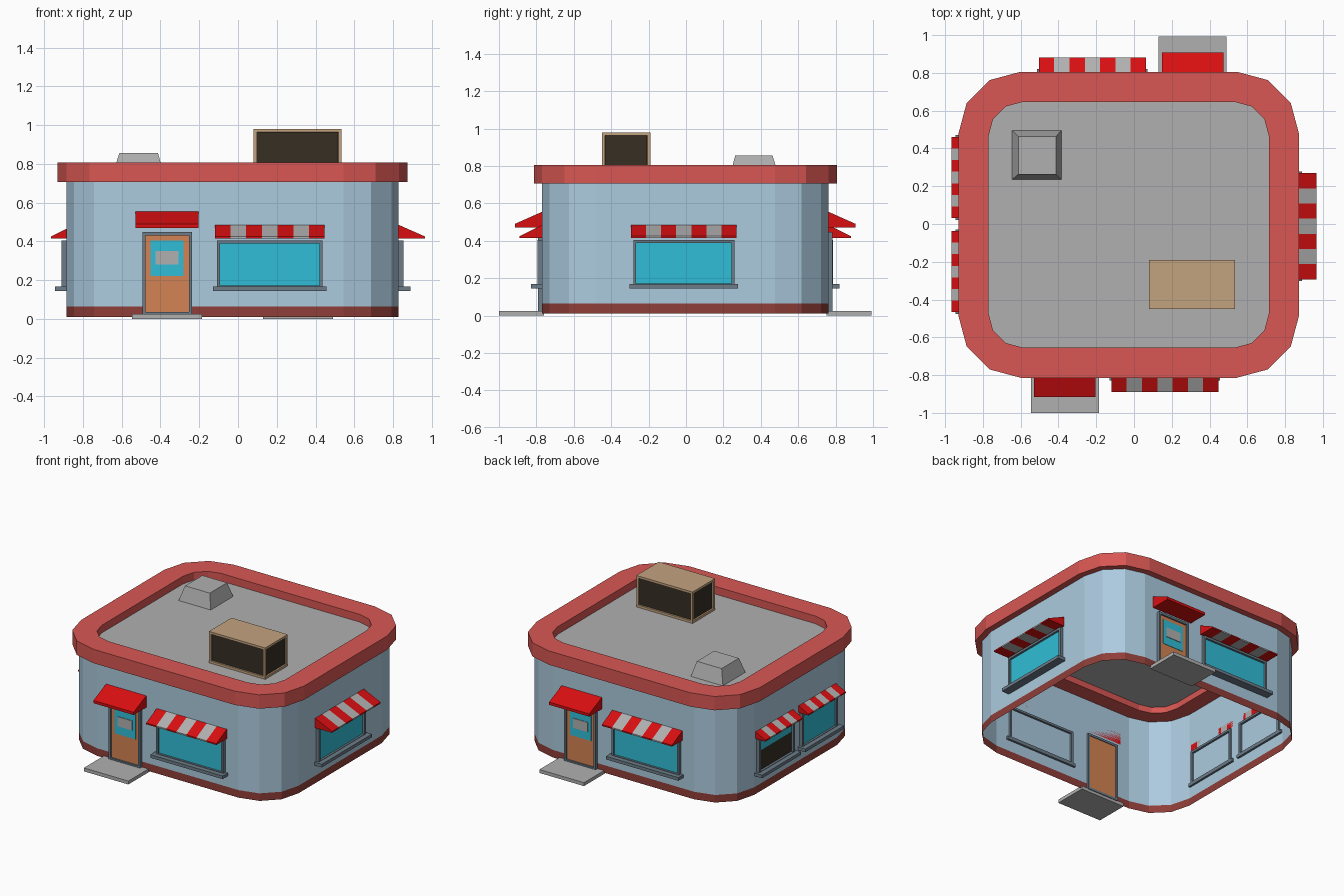
import bpy, bmesh, math
from mathutils import Matrix, Vector

if "Cube" in bpy.data.objects:
    bpy.data.objects.remove(bpy.data.objects["Cube"])


def material(name, rgb):
    m = bpy.data.materials.new(name)
    lin = [(c / 255 / 12.92) if c < 11 else ((c / 255 + 0.055) / 1.055) ** 2.4 for c in rgb]
    m.diffuse_color = (*lin, 1)
    m.use_nodes = True
    m.node_tree.nodes["Principled BSDF"].inputs["Base Color"].default_value = m.diffuse_color
    return m


WALL = material("pale_blue", (172, 203, 223))
ROOF_RED = material("soft_red", (216, 87, 83))
TRIM = material("brick_brown", (143, 62, 56))
GREY = material("light_grey", (176, 176, 176))
AWNING_RED = material("bright_red", (216, 15, 17))
FRAME = material("slate", (108, 124, 136))
GLASS = material("aqua_glass", (48, 190, 215))
DOOR = material("orange_wood", (212, 132, 84))
TAN = material("tan", (196, 163, 127))
DARK = material("dark_brown", (54, 46, 36))

CX, CY = -0.028, -0.004      # building centre
HX, HY = 0.857, 0.765        # wall half sizes


def finish(name, bm, mats):
    bmesh.ops.recalc_face_normals(bm, faces=bm.faces)
    me = bpy.data.meshes.new(name)
    bm.to_mesh(me)
    bm.free()
    for m in mats:
        me.materials.append(m)
    ob = bpy.data.objects.new(name, me)
    bpy.context.collection.objects.link(ob)
    return ob


def outline(grow, radius, z):
    """Rounded rectangle with three flat facets per corner."""
    pts = []
    for q, (sx, sy) in enumerate([(1, 1), (-1, 1), (-1, -1), (1, -1)]):
        ox = CX + sx * (HX + grow - radius)
        oy = CY + sy * (HY + grow - radius)
        for k in range(4):
            a = math.radians(90 * q + 30 * k)
            pts.append(Vector((ox + radius * math.cos(a), oy + radius * math.sin(a), z)))
    return pts


def loft(bm, rings, closed=False):
    loops = [[bm.verts.new(p) for p in r] for r in rings]
    n = len(loops[0])
    for i in range(len(loops) if closed else len(loops) - 1):
        a, b = loops[i], loops[(i + 1) % len(loops)]
        for k in range(n):
            bm.faces.new((a[k], a[(k + 1) % n], b[(k + 1) % n], b[k]))


# local frame per side: x along the wall, y = 0 on the wall, -y outwards
def side(turn, reach):
    return Matrix.Translation((CX, CY, 0)) @ Matrix.Rotation(math.radians(turn), 4, 'Z') \
        @ Matrix.Translation((0, -reach, 0))


FRONT, RIGHT, BACK, LEFT = side(0, HY), side(90, HX), side(180, HY), side(270, HX)


def block(bm, M, x0, x1, o0, o1, z0, z1):
    """Box from o0 to o1 outwards of the wall."""
    S = Matrix.Diagonal((x1 - x0, o1 - o0, z1 - z0, 1))
    T = Matrix.Translation(((x0 + x1) / 2, -(o0 + o1) / 2, (z0 + z1) / 2))
    bmesh.ops.create_cube(bm, size=1, matrix=M @ T @ S)


def box(name, mat, M, *dims):
    bm = bmesh.new()
    block(bm, M, *dims)
    finish(name, bm, [mat])


def frame(name, M, x0, x1, z0, z1, w, out):
    bm = bmesh.new()
    for a, b in ((x0, x0 + w), (x1 - w, x1)):
        block(bm, M, a, b, -0.015, out, z0, z1)
    for a, b in ((z0, z0 + w), (z1 - w, z1)):
        block(bm, M, x0 + w, x1 - w, -0.015, out, a, b)
    finish(name, bm, [FRAME])


def awning(name, M, x, width, depth, z0, lip, top, stripes):
    """Wedge canopy, alternate stripes red and grey."""
    bm = bmesh.new()
    prof = [(0, z0), (-depth, z0), (-depth, z0 + lip), (0, top)]
    rows = [[bm.verts.new(M @ Vector((x - width / 2 + width * i / stripes, y, z))) for y, z in prof]
            for i in range(stripes + 1)]
    for i in range(stripes):
        a, b = rows[i], rows[i + 1]
        for k in range(4):
            f = bm.faces.new((a[k], b[k], b[(k + 1) % 4], a[(k + 1) % 4]))
            f.material_index = i % 2
    bm.faces.new(rows[0])
    bm.faces.new(rows[-1])
    finish(name, bm, [AWNING_RED, GREY])


def window(tag, M, x, w, depth, top, half_open=False):
    h = w / 2
    frame(tag + "_window_frame", M, x - h, x + h, 0.155, 0.405, 0.016, 0.025)
    split = 0.315 if half_open else 0.165
    box(tag + "_window_glass", GLASS, M, x - h + 0.01, x + h - 0.01, 0.002, 0.01, split, 0.395)
    if half_open:
        box(tag + "_window_opening", DARK, M, x - h + 0.01, x + h - 0.01, 0.001, 0.008, 0.165, split)
    box(tag + "_window_sill", FRAME, M, x - h - 0.02, x + h + 0.02, -0.015, 0.06, 0.145, 0.168)
    awning(tag + "_window_awning", M, x, w + 0.022, depth, 0.415, 0.01, top, 7)


def door(tag, M, x):
    frame(tag + "_door_frame", M, x - 0.128, x + 0.128, 0.02, 0.447, 0.016, 0.022)
    box(tag + "_door_panel", DOOR, M, x - 0.114, x + 0.114, -0.01, 0.01, 0.03, 0.433)
    box(tag + "_door_glass", GLASS, M, x - 0.085, x + 0.085, 0.008, 0.013, 0.22, 0.405)
    box(tag + "_door_sign", GREY, M, x - 0.06, x + 0.06, 0.012, 0.017, 0.28, 0.35)
    box(tag + "_doorstep", GREY, M, x - 0.18, x + 0.18, -0.01, 0.232, 0.0, 0.025)
    awning(tag + "_door_awning", M, x, 0.325, 0.146, 0.47, 0.02, 0.555, 1)


# walls, with the skirting coloured by height
bm = bmesh.new()
loft(bm, [outline(0, 0.285, z) for z in (0.01, 0.065, 0.71)])
walls = finish("walls", bm, [WALL, TRIM])
for p in walls.data.polygons:
    p.material_index = 1 if p.center.z < 0.065 else 0

# parapet ring and sunken flat roof
bm = bmesh.new()
loft(bm, [outline(0.045, 0.33, 0.705), outline(0.045, 0.33, 0.806),
          outline(-0.115, 0.18, 0.806), outline(-0.115, 0.18, 0.705)], closed=True)
finish("parapet", bm, [ROOF_RED])
bm = bmesh.new()
bm.faces.new([bm.verts.new(p) for p in outline(-0.113, 0.18, 0.75)])
finish("flat_roof", bm, [GREY])

# rooftop air unit with recessed dark grilles
bm = bmesh.new()
block(bm, Matrix(), 0.08, 0.535, 0.19, 0.45, 0.75, 0.98)
sides = [f for f in bm.faces if abs(f.normal.z) < 0.5]
bmesh.ops.inset_individual(bm, faces=sides, thickness=0.024, depth=0)
bmesh.ops.inset_individual(bm, faces=sides, thickness=0.002, depth=-0.01)
for f in sides:
    f.material_index = 1
finish("air_unit", bm, [TAN, DARK])

# tapered roof hatch
bm = bmesh.new()
block(bm, Matrix(), -0.645, -0.385, -0.495, -0.235, 0.75, 0.855)
for v in bm.verts:
    if v.co.z > 0.8:
        v.co.x = -0.5125 + math.copysign(0.1, v.co.x + 0.515)
        v.co.y = 0.363 + math.copysign(0.1, v.co.y - 0.365)
finish("roof_hatch", bm, [GREY])

# front and back share one layout; the sides carry windows only
for tag, M in (("front", FRONT), ("back", BACK)):
    door(tag, M, -0.338)
    window(tag, M, 0.192, 0.545, 0.12, 0.485)
window("right", RIGHT, -0.008, 0.54, 0.136, 0.485)
window("left_rear", LEFT, -0.25, 0.408, 0.08, 0.465, half_open=True)
window("left_front", LEFT, 0.248, 0.408, 0.08, 0.465)
